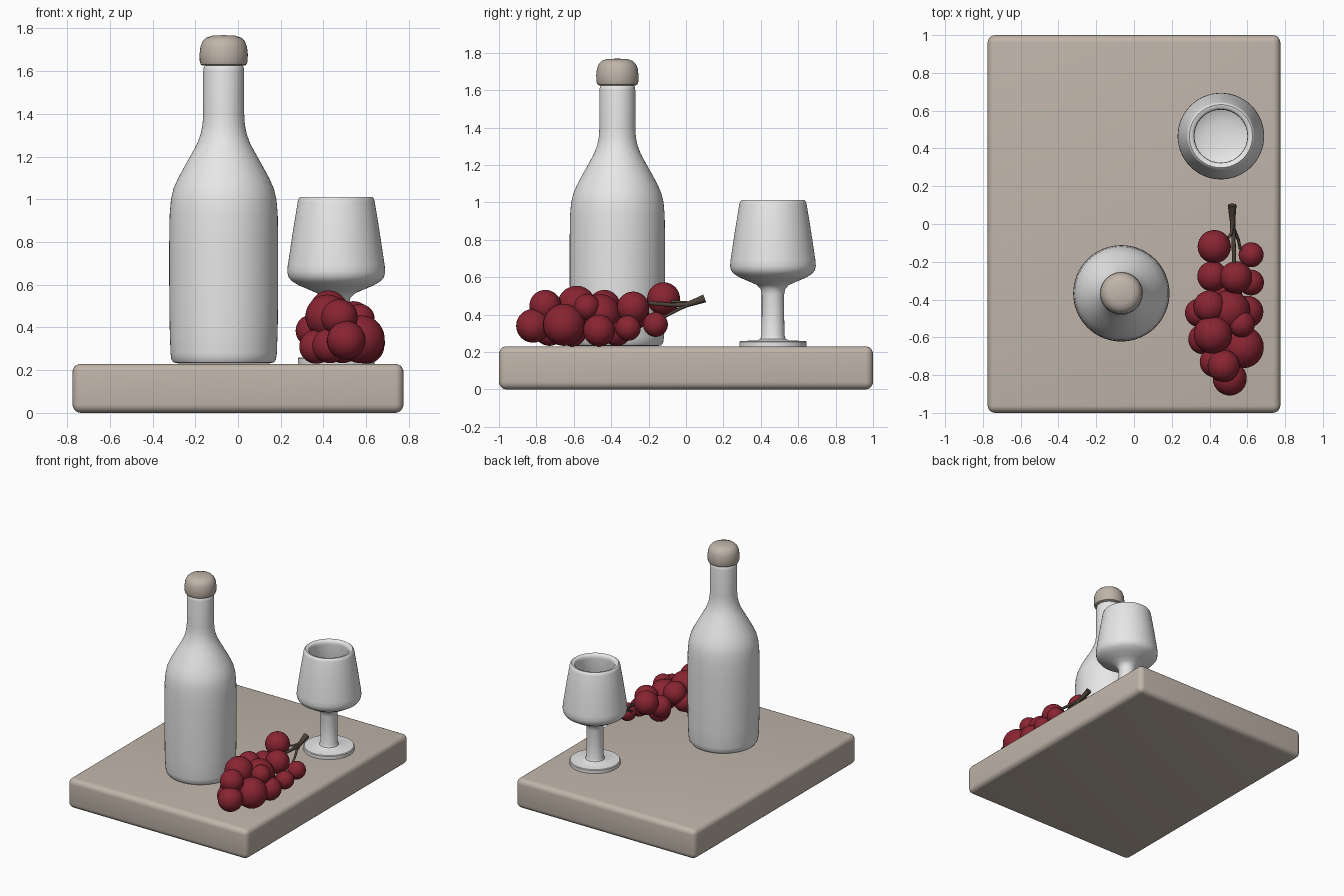
import bpy, bmesh, math
from mathutils import Vector


def material(name, rgb):
    m = bpy.data.materials.new(name)
    m.diffuse_color = (*rgb, 1)
    return m


TAN = material("tan wood", (0.53, 0.46, 0.40))
WHITE = material("pale glass", (0.80, 0.80, 0.80))
RED = material("grape red", (0.25, 0.018, 0.032))
BROWN = material("stem brown", (0.075, 0.055, 0.04))


def finish(name, bm, mat, loc=(0, 0, 0), angle=40):
    bmesh.ops.recalc_face_normals(bm, faces=bm.faces[:])
    me = bpy.data.meshes.new(name)
    bm.to_mesh(me)
    bm.free()
    me.materials.append(mat)
    ob = bpy.data.objects.new(name, me)
    ob.location = loc
    bpy.context.collection.objects.link(ob)
    bpy.ops.object.select_all(action='DESELECT')
    ob.select_set(True)
    bpy.context.view_layer.objects.active = ob
    bpy.ops.object.shade_smooth_by_angle(angle=math.radians(angle))
    return ob


def lathe(name, profile, mat, x, y, n=64):
    """Spin (radius, z) points about the z axis; both ends sit on the axis."""
    bm = bmesh.new()
    vs = [bm.verts.new((r, 0, z)) for r, z in profile]
    es = [bm.edges.new(p) for p in zip(vs, vs[1:])]
    bmesh.ops.spin(bm, geom=vs + es, axis=(0, 0, 1), cent=(0, 0, 0),
                   angle=math.tau, steps=n, use_duplicate=False)
    bmesh.ops.remove_doubles(bm, verts=bm.verts[:], dist=1e-4)
    return finish(name, bm, mat, (x, y, 0))


# Serving board with rounded edges
bm = bmesh.new()
bmesh.ops.create_cube(bm, size=1)
bmesh.ops.scale(bm, verts=bm.verts[:], vec=(1.55, 2.0, 0.23))
bmesh.ops.bevel(bm, geom=bm.edges[:], offset=0.04, segments=5, profile=0.5,
                affect='EDGES')
finish("serving_board", bm, TAN, (0, 0, 0.115))

# Bottle and its rounded stopper
BX, BY = -0.067, -0.367
lathe("bottle", [
    (0, 0.232), (0.215, 0.232), (0.235, 0.236), (0.245, 0.25), (0.249, 0.28),
    (0.253, 0.40), (0.255, 0.60), (0.255, 0.80), (0.253, 0.93), (0.247, 1.0),
    (0.235, 1.05), (0.213, 1.10), (0.183, 1.155), (0.152, 1.21),
    (0.125, 1.26), (0.108, 1.305), (0.099, 1.35), (0.096, 1.40),
    (0.096, 1.60), (0.093, 1.62), (0.085, 1.63), (0, 1.63)], WHITE, BX, BY)
lathe("stopper", [
    (0, 1.626), (0.098, 1.626), (0.107, 1.631), (0.112, 1.645),
    (0.113, 1.68), (0.109, 1.715), (0.099, 1.74), (0.082, 1.757),
    (0.055, 1.766), (0, 1.769)], TAN, BX, BY)

# Wine glass: foot, stem and open bowl in one profile
lathe("wine_glass", [
    (0, 0.228), (0.18, 0.228), (0.18, 0.254), (0.175, 0.259),
    (0.085, 0.262), (0.068, 0.27), (0.061, 0.29), (0.060, 0.40),
    (0.060, 0.51), (0.066, 0.538), (0.085, 0.558), (0.125, 0.576),
    (0.175, 0.597), (0.208, 0.617), (0.224, 0.637), (0.229, 0.66),
    (0.227, 0.69), (0.203, 0.85), (0.180, 0.99), (0.175, 1.006),
    (0.167, 1.012), (0.150, 1.009), (0.142, 1.0), (0.140, 0.98),
    (0.155, 0.87), (0.182, 0.70), (0.178, 0.67), (0.15, 0.645),
    (0.08, 0.625), (0, 0.622)], WHITE, 0.46, 0.465)

# Grapes: x, y, z, radius
grapes = [
    (.425, -.12, .485, .088), (.62, -.163, .347, .066),
    (.415, -.277, .40, .08), (.54, -.283, .437, .086),
    (.62, -.31, .328, .068), (.345, -.47, .385, .075),
    (.40, -.437, .447, .085), (.505, -.46, .40, .11),
    (.60, -.465, .315, .085), (.57, -.53, .44, .07),
    (.418, -.585, .452, .102), (.367, -.61, .31, .08),
    (.575, -.652, .345, .112), (.43, -.73, .315, .082),
    (.475, -.752, .447, .085), (.507, -.818, .34, .09),
    (.49, -.37, .315, .082)]
bm = bmesh.new()
for x, y, z, r in grapes:
    ball = bmesh.ops.create_uvsphere(bm, u_segments=32, v_segments=20, radius=r)
    bmesh.ops.translate(bm, verts=ball["verts"], vec=(x, y, z))
finish("grapes", bm, RED, angle=60)


# Woody stems: tapered tubes along paths
def twig(name, path, radii, n=10):
    bm = bmesh.new()
    pts = [Vector(p) for p in path]
    rings = []
    for i, (p, r) in enumerate(zip(pts, radii)):
        d = (pts[min(i + 1, len(pts) - 1)] - pts[max(i - 1, 0)]).normalized()
        u = d.cross(Vector((0, 0, 1))).normalized()
        v = u.cross(d)
        rings.append([bm.verts.new(p + r * (u * math.cos(k * math.tau / n)
                      + v * math.sin(k * math.tau / n))) for k in range(n)])
    for a, b in zip(rings, rings[1:]):
        for k in range(n):
            bm.faces.new((a[k], a[k - 1], b[k - 1], b[k]))
    bm.faces.new(rings[0])
    bm.faces.new(rings[-1])
    finish(name, bm, BROWN)


twig("main_stem",
     [(.52, .10, .487), (.52, .06, .472), (.523, 0, .452), (.527, -.08, .452),
      (.53, -.2, .462), (.53, -.32, .43)],
     [.023, .019, .014, .011, .011, .012])
twig("side_stem",
     [(.522, .03, .462), (.53, -.03, .433), (.553, -.085, .405),
      (.562, -.13, .378), (.60, -.165, .35)],
     [.012, .009, .008, .008, .008])
twig("upper_stem",
     [(.522, .02, .46), (.515, -.05, .468), (.48, -.1, .475), (.43, -.12, .485)],
     [.011, .008, .007, .007])
twig("inner_stem",
     [(.53, -.2, .46), (.53, -.4, .38), (.50, -.6, .37), (.49, -.75, .38)],
     [.011, .011, .01, .008])
